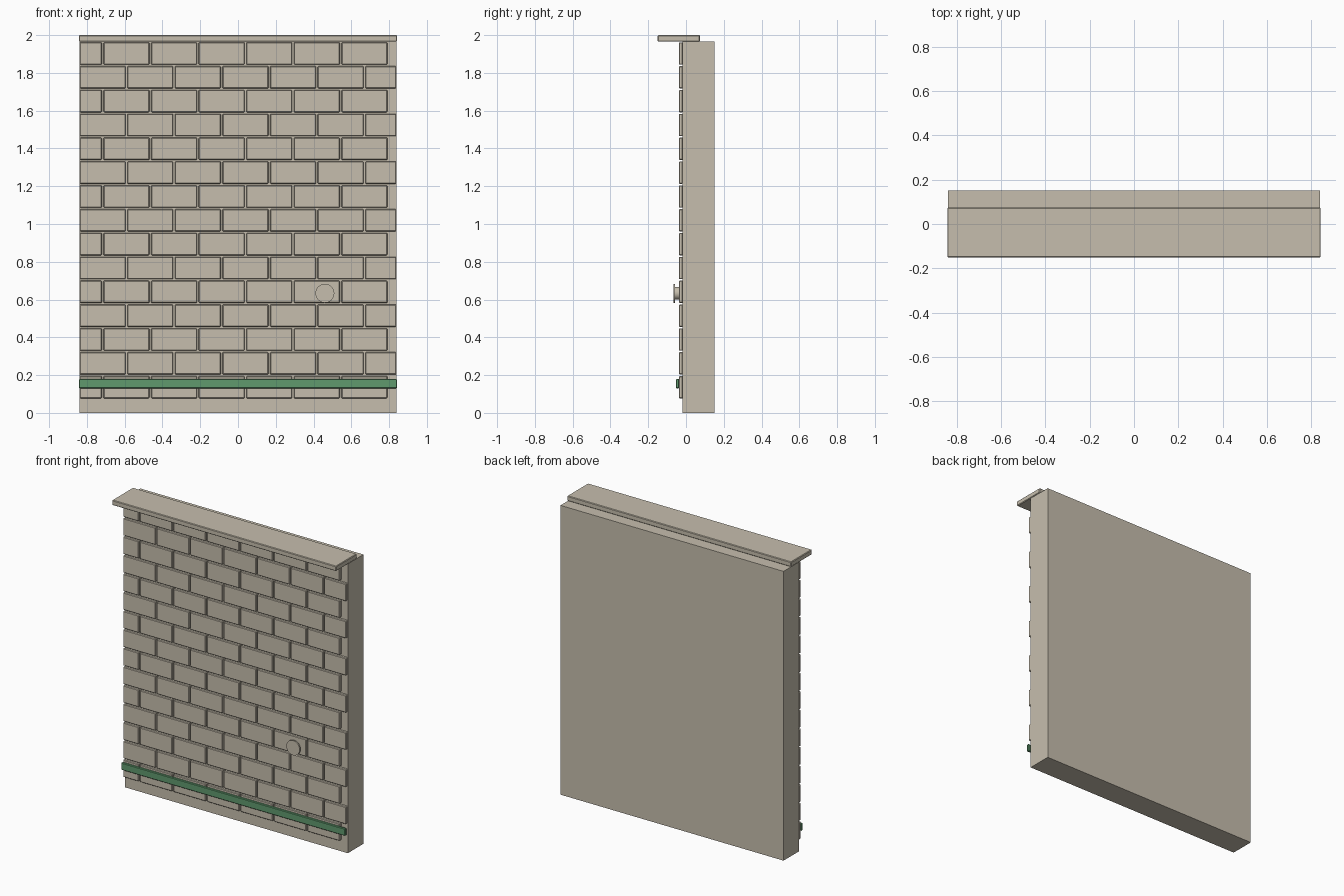
import bpy, bmesh, math
from mathutils import Matrix, Vector

if "Cube" in bpy.data.objects:
    bpy.data.objects.remove(bpy.data.objects["Cube"])


def material(name, rgb):
    m = bpy.data.materials.new(name)
    m.diffuse_color = (*rgb, 1)
    m.use_nodes = True
    m.node_tree.nodes["Principled BSDF"].inputs["Base Color"].default_value = m.diffuse_color
    return m


stone = material("warm_stone", (0.565, 0.515, 0.42))
green = material("green_paint", (0.115, 0.32, 0.155))


def add_box(bm, x, y, z):
    size = Vector((x[1] - x[0], y[1] - y[0], z[1] - z[0]))
    mid = Vector((x[0] + x[1], y[0] + y[1], z[0] + z[1])) / 2
    bmesh.ops.create_cube(bm, size=1, matrix=Matrix.Translation(mid) @ Matrix.Diagonal((*size, 1)))


def finish(bm, name, mat, bevel=0):
    me = bpy.data.meshes.new(name)
    bm.to_mesh(me)
    bm.free()
    me.materials.append(mat)
    ob = bpy.data.objects.new(name, me)
    bpy.context.collection.objects.link(ob)
    if bevel:
        mod = ob.modifiers.new("bevel", 'BEVEL')
        mod.width = bevel
        mod.segments = 1
    return ob


def box(name, mat, x, y, z, bevel=0):
    bm = bmesh.new()
    add_box(bm, x, y, z)
    return finish(bm, name, mat, bevel)


HALF = 0.838
FACE = -0.018    # wall face behind the bricks
FRONT = -0.038   # front of the bricks

box("wall_slab", stone, (-HALF, HALF), (FACE, 0.15), (0, 1.965))
box("coping_slab", stone, (-0.842, 0.842), (-0.15, 0.074), (1.966, 2.0), 0.004)

# Fifteen courses in running bond, cut off at the wall ends
bm = bmesh.new()
pitch, gap = 0.252, 0.009
for row in range(15):
    top = 1.962 - row * 0.1262
    start = -HALF - (0 if row % 2 else pitch / 2)
    for i in range(7):
        left = max(start + i * pitch, -HALF)
        right = min(start + (i + 1) * pitch - gap, HALF)
        add_box(bm, (left, right), (FRONT, FACE + 0.002), (top - 0.118, top))
finish(bm, "bricks", stone, 0.004)

# Painted rail across the lowest course
box("green_rail", green, (-0.842, 0.842), (-0.053, FRONT + 0.002), (0.13, 0.18), 0.004)

# Round knob: short stem and a flat disc
bm = bmesh.new()
for radius, y0, y1 in ((0.034, -0.058, FRONT + 0.002), (0.05, -0.067, -0.057)):
    bmesh.ops.create_cone(
        bm, cap_ends=True, segments=32, radius1=radius, radius2=radius, depth=y1 - y0,
        matrix=Matrix.Translation((0.46, (y0 + y1) / 2, 0.633)) @ Matrix.Rotation(math.pi / 2, 4, 'X'))
knob = finish(bm, "round_knob", stone)
bpy.context.view_layer.objects.active = knob
knob.select_set(True)
bpy.ops.object.shade_smooth_by_angle()
